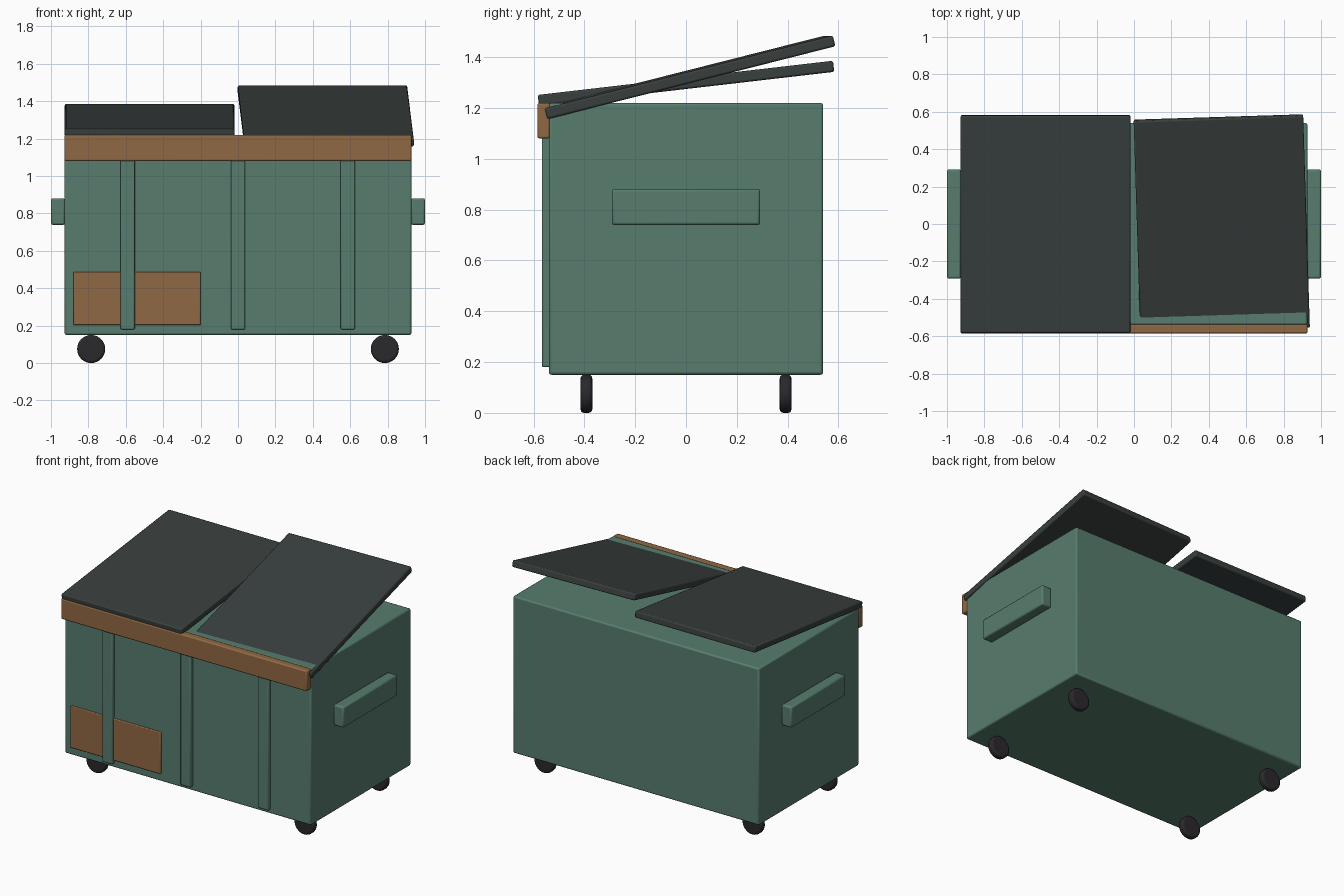
import bpy
from math import radians

if "Cube" in bpy.data.objects:
    bpy.data.objects.remove(bpy.data.objects["Cube"])


def material(name, rgb):
    m = bpy.data.materials.new(name)
    m.diffuse_color = (*rgb, 1)
    m.use_nodes = True
    m.node_tree.nodes["Principled BSDF"].inputs["Base Color"].default_value = m.diffuse_color
    return m


GREEN = material("green_paint", (0.095, 0.205, 0.155))
RUST = material("rust", (0.28, 0.14, 0.056))
LID = material("lid_plastic", (0.04, 0.05, 0.048))
RUBBER = material("rubber", (0.023, 0.021, 0.025))


def finish(ob, name, mat, bevel, segments=2):
    ob.name = name
    ob.data.materials.append(mat)
    bpy.ops.object.transform_apply(location=False, rotation=False, scale=True)
    mod = ob.modifiers.new("Bevel", 'BEVEL')
    mod.width = bevel
    mod.segments = segments
    mod.limit_method = 'ANGLE'
    bpy.ops.object.shade_smooth_by_angle(angle=radians(35))
    return ob


def box(name, center, size, mat, bevel=0.008, rot=(0, 0, 0)):
    bpy.ops.mesh.primitive_cube_add(size=1, location=center,
                                    rotation=[radians(a) for a in rot])
    ob = bpy.context.object
    ob.scale = size
    return finish(ob, name, mat, bevel)


# Main container
box("body", (0, 0, 0.685), (1.855, 1.08, 1.07), GREEN, 0.01)

# Rusty front rim and patch
box("front_rim", (0, -0.56, 1.15), (1.855, 0.05, 0.14), RUST)
box("rust_patch", (-0.54, -0.54, 0.345), (0.68, 0.022, 0.285), RUST, 0.005)

# Vertical front ribs
for i, x in enumerate((-0.59, 0, 0.587)):
    box(f"front_rib_{i + 1}", (x, -0.55, 0.64), (0.076, 0.034, 0.92), GREEN, 0.006)

# Side lifting handles
for side, s in (("left", -1), ("right", 1)):
    box(f"{side}_handle", (s * 0.9625, 0, 0.81), (0.075, 0.584, 0.142), GREEN, 0.01)

# Two lids, the right one crooked and raised higher
box("left_lid", (-0.473, 0, 1.297), (0.907, 1.17, 0.044), LID, 0.008, (6.6, 0, 0))
box("right_lid", (0.469, 0.002, 1.321), (0.907, 1.17, 0.044), LID, 0.008, (14.2, 0, 1.8))

# Wheels
for xn, x in (("left", -0.785), ("right", 0.785)):
    for yn, y in (("front", -0.392), ("back", 0.392)):
        bpy.ops.mesh.primitive_cylinder_add(vertices=32, radius=0.075, depth=0.046,
                                            location=(x, y, 0.075),
                                            rotation=(radians(90), 0, 0))
        finish(bpy.context.object, f"{yn}_{xn}_wheel", RUBBER, 0.014, 3)
